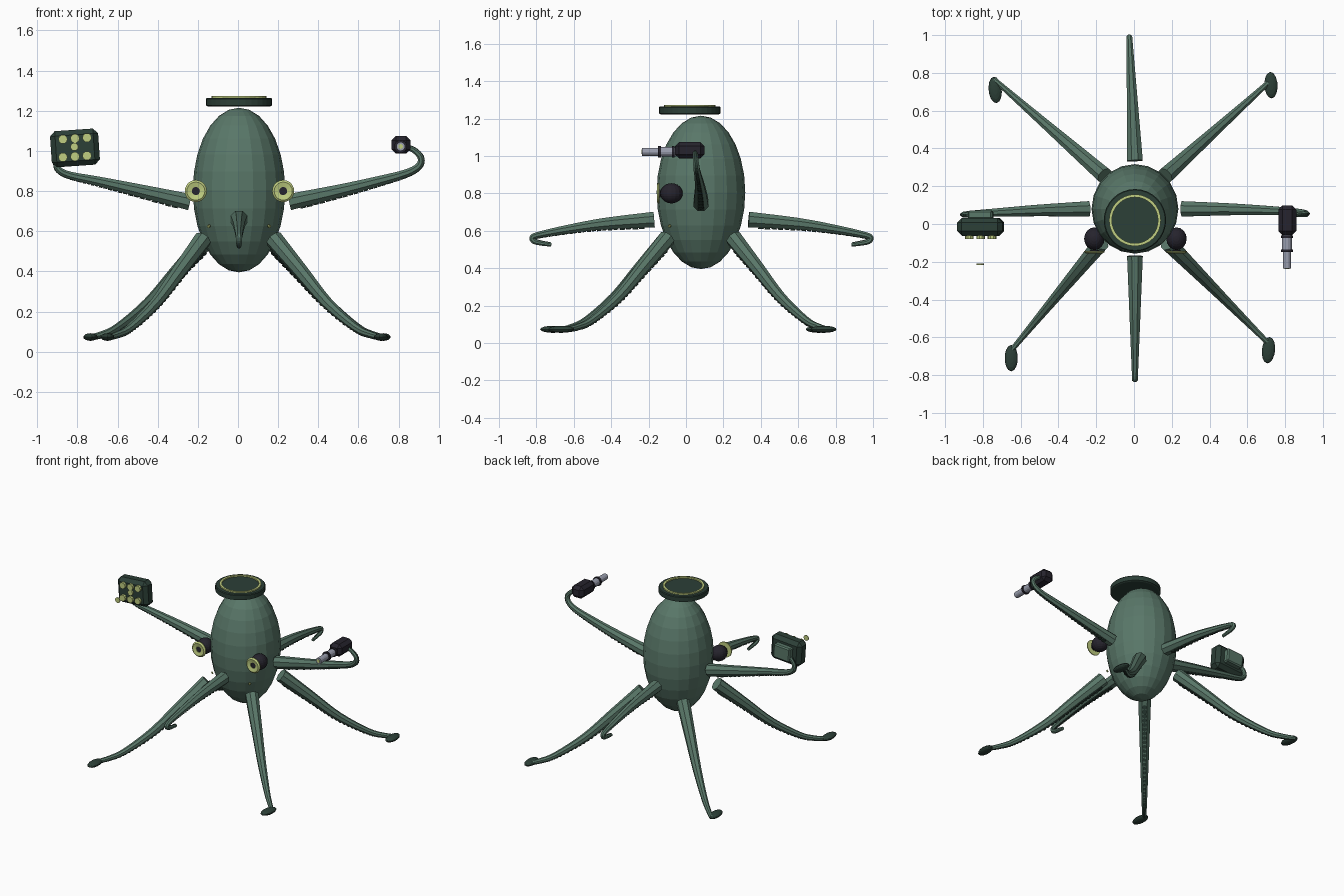
import bpy, bmesh, math
from mathutils import Vector, Matrix

if "Cube" in bpy.data.objects:
    bpy.data.objects.remove(bpy.data.objects["Cube"])


def material(name, rgb):
    m = bpy.data.materials.new(name)
    m.use_nodes = True
    m.diffuse_color = (*rgb, 1)
    m.node_tree.nodes["Principled BSDF"].inputs["Base Color"].default_value = (*rgb, 1)
    return m


GREEN = material("sea green", (0.10, 0.185, 0.14))
DARK = material("dark green", (0.025, 0.05, 0.038))
YELLOW = material("pale yellow", (0.53, 0.62, 0.22))
BLACK = material("near black", (0.019, 0.017, 0.026))
STEEL = material("steel grey", (0.32, 0.34, 0.42))


def finish(name, bm, mats):
    bmesh.ops.recalc_face_normals(bm, faces=bm.faces)
    mesh = bpy.data.meshes.new(name)
    bm.to_mesh(mesh)
    bm.free()
    for m in mats:
        mesh.materials.append(m)
    ob = bpy.data.objects.new(name, mesh)
    bpy.context.collection.objects.link(ob)
    return ob


def ellipsoid(name, loc, radii, mat, seg=16, rings=10, turn=0):
    bm = bmesh.new()
    bmesh.ops.create_uvsphere(bm, u_segments=seg, v_segments=rings, radius=1)
    bm.transform(Matrix.Translation(loc) @ Matrix.Rotation(turn, 4, 'Z')
                 @ Matrix.Diagonal((*radii, 1)))
    return finish(name, bm, [mat])


def lathe(name, loc, profile, mat, axis=(0, 0, 1), seg=24, closed=False):
    """Turn (radius, height) points about an axis; closed makes a ring."""
    bm = bmesh.new()
    loops = [[bm.verts.new((r * math.cos(2 * math.pi * i / seg),
                            r * math.sin(2 * math.pi * i / seg), h)) for i in range(seg)]
             for r, h in profile]
    pairs = list(zip(loops, loops[1:]))
    if closed:
        pairs.append((loops[-1], loops[0]))
    else:
        bm.faces.new(loops[0])
        bm.faces.new(loops[-1])
    for a, b in pairs:
        for i in range(seg):
            j = (i + 1) % seg
            bm.faces.new((a[i], a[j], b[j], b[i]))
    rot = Vector((0, 0, 1)).rotation_difference(Vector(axis)).to_matrix().to_4x4()
    bm.transform(Matrix.Translation(loc) @ rot)
    return finish(name, bm, [mat])


def disc(name, loc, r, depth, mat, axis=(0, 0, 1), seg=24):
    return lathe(name, loc, [(r, -depth / 2), (r, depth / 2)], mat, axis, seg)


def box(name, loc, size, mat, bevel=0.0, tilt=0.0):
    bm = bmesh.new()
    bmesh.ops.create_cube(bm, size=1)
    bm.transform(Matrix.Translation(loc) @ Matrix.Rotation(tilt, 4, 'Y')
                 @ Matrix.Diagonal((*size, 1)))
    ob = finish(name, bm, [mat])
    if bevel:
        mod = ob.modifiers.new("chamfer", 'BEVEL')
        mod.width, mod.segments = bevel, 1
    return ob


def smooth_path(points, steps=4):
    p = [Vector(q) for q in points]
    p = [2 * p[0] - p[1]] + p + [2 * p[-1] - p[-2]]
    out = []
    for a, b, c, d in zip(p, p[1:], p[2:], p[3:]):
        for k in range(steps):
            t = k / steps
            out.append(0.5 * (2 * b + (c - a) * t + (2 * a - 5 * b + 4 * c - d) * t * t
                              + (3 * b - a - 3 * c + d) * t ** 3))
    return out + [p[-2]]


def tentacle(name, points, r0, r1, sides=8):
    """Tapered tube with a row of suckers along its underside."""
    path = smooth_path(points)
    side = (path[5] - path[0]).cross(Vector((0, 0, 1))).normalized()
    dist = [0]
    for a, b in zip(path, path[1:]):
        dist.append(dist[-1] + (b - a).length)
    bm = bmesh.new()
    loops, frames = [], []
    for i, p in enumerate(path):
        t = (path[min(i + 1, len(path) - 1)] - path[max(i - 1, 0)]).normalized()
        up = side.cross(t).normalized()
        s = t.cross(up)
        r = r0 + (r1 - r0) * dist[i] / dist[-1]
        frames.append((p, t, up, s, r))
        angles = [2 * math.pi * (k + 0.5) / sides for k in range(sides)]
        loops.append([bm.verts.new(p + r * (math.cos(a) * s + math.sin(a) * up)) for a in angles])
    for a, b in zip(loops, loops[1:]):
        for k in range(sides):
            j = (k + 1) % sides
            bm.faces.new((a[k], a[j], b[j], b[k]))
    bm.faces.new(loops[0])
    bm.faces.new(loops[-1])
    # suckers
    for (p, t, up, s, r), (q, _, _, _, _) in zip(frames[1:], frames[2:]):
        for f in (0, 0.5):
            m = Matrix((s, t, up)).transposed().to_4x4()
            m.translation = p.lerp(q, f) - up * r * 0.95
            made = bmesh.ops.create_cone(bm, cap_ends=True, segments=8, radius1=r * 0.38,
                                         radius2=r * 0.3, depth=r * 0.25, matrix=m)
            for face in {fc for v in made["verts"] for fc in v.link_faces}:
                face.material_index = 1
    return finish(name, bm, [GREEN, DARK])


# body and floating cap
ellipsoid("body", (0.005, 0.08, 0.805), (0.23, 0.237, 0.41), GREEN, 20, 14)
lathe("cap", (0.005, 0.02, 1.222),
      [(0.155, 0), (0.165, 0.005), (0.165, 0.037), (0.16, 0.042)], DARK, seg=32)
lathe("cap_ring", (0.005, 0.02, 1.264),
      [(0.122, 0), (0.137, 0), (0.137, 0.009), (0.122, 0.009)], YELLOW, seg=32, closed=True)

# eyes
for tag, x in (("right", -0.21), ("left", 0.225)):
    ellipsoid(tag + "_eye", (x, -0.078, 0.80), (0.054, 0.06, 0.054), BLACK, 16, 12)
    lathe(tag + "_iris", (x, -0.142, 0.80),
          [(0.02, 0), (0.055, 0), (0.055, 0.006), (0.045, 0.014), (0.02, 0.008)],
          YELLOW, (0, -1, 0), 20, closed=True)
    disc(tag + "_pupil", (x, -0.142, 0.80), 0.021, 0.009, BLACK, (0, -1, 0), 16)
    side = math.copysign(0.15, x)
    disc(tag + "_body_dot", (side + 0.005, -0.088, 0.625), 0.008, 0.01, YELLOW,
         (side, -0.17, -0.1), 8)

# walking legs with flat feet: base, ankle and foot in plan
FALL = [(0, 0.56), (0.25, 0.40), (0.5, 0.24), (0.76, 0.12), (0.9, 0.085), (1, 0.072)]
LEGS = {
    "back_left": ((0.165, 0.255), (0.73, 0.765), (0.725, 0.735), 0.05),
    "back_right": ((-0.155, 0.255), (-0.74, 0.765), (-0.735, 0.71), 0.1),
    "front_right": ((-0.175, -0.10), (-0.65, -0.67), (-0.65, -0.71), 0.0),
    "front_left": ((0.18, -0.10), (0.715, -0.635), (0.712, -0.668), -0.1),
}
for tag, (base, tip, foot, turn) in LEGS.items():
    a, b = Vector(base), Vector(tip)
    tentacle(tag + "_leg", [(*a.lerp(b, t), z) for t, z in FALL], 0.046, 0.014)
    ellipsoid(tag + "_foot", (*foot, 0.073), (0.035, 0.07, 0.019), DARK, 14, 8, turn)

# free arms with curled tips
CURL = [(0, 0.66), (0.27, 0.637), (0.47, 0.607), (0.6, 0.582), (0.65, 0.567),
        (0.645, 0.545), (0.61, 0.534), (0.55, 0.525)]
for tag, y, sign, drift in (("front", -0.17, -1, 0.0), ("back", 0.335, 1, -0.045)):
    tentacle(tag + "_arm", [(0.005 + drift * d, y + sign * d, z) for d, z in CURL], 0.045, 0.011)

# raised arms holding the tools
tentacle("left_arm", [(0.255, 0.08, 0.745), (0.5, 0.078, 0.80), (0.7, 0.072, 0.85),
                      (0.84, 0.065, 0.89), (0.9, 0.058, 0.925), (0.91, 0.053, 0.965),
                      (0.88, 0.05, 1.0), (0.84, 0.048, 1.02)], 0.044, 0.013)
tentacle("right_arm", [(-0.24, 0.08, 0.745), (-0.5, 0.072, 0.805), (-0.7, 0.062, 0.85),
                       (-0.84, 0.055, 0.88), (-0.895, 0.05, 0.91), (-0.9, 0.05, 0.95),
                       (-0.87, 0.045, 0.99)], 0.044, 0.013)

# button panel
box("panel", (-0.812, -0.015, 1.015), (0.24, 0.095, 0.18), DARK, 0.025, math.radians(-4))
box("panel_back", (-0.812, 0.048, 1.015), (0.13, 0.045, 0.1), GREEN, 0.008, math.radians(-4))
for i, x in enumerate((-0.872, -0.812, -0.752)):
    for tag, z in (("upper", 1.058), ("lower", 0.968)):
        disc(f"{tag}_button_{i + 1}", (x, -0.07, z + 0.004 * i), 0.023, 0.02, YELLOW, (0, -1, 0), 10)
disc("middle_button", (-0.813, -0.068, 1.02), 0.02, 0.015, YELLOW, (0, -1, 0), 10)
disc("floating_button", (-0.815, -0.213, 1.02), 0.02, 0.006, YELLOW, (0, -1, 0), 10)

# nozzle tool
box("nozzle_housing", (0.812, 0.02, 1.03), (0.095, 0.158, 0.088), BLACK, 0.022)
lathe("nozzle_barrel", (0.81, -0.05, 1.022),
      [(0.026, 0), (0.026, 0.085), (0.022, 0.09), (0.022, 0.185)], STEEL, (0, -1, 0), 14)
for i, y in enumerate((-0.068, -0.142)):
    disc(f"nozzle_collar_{i + 1}", (0.81, y, 1.022), 0.032, 0.014, BLACK, (0, -1, 0), 14)
disc("nozzle_tip", (0.81, -0.236, 1.022), 0.012, 0.006, YELLOW, (0, -1, 0), 12)
